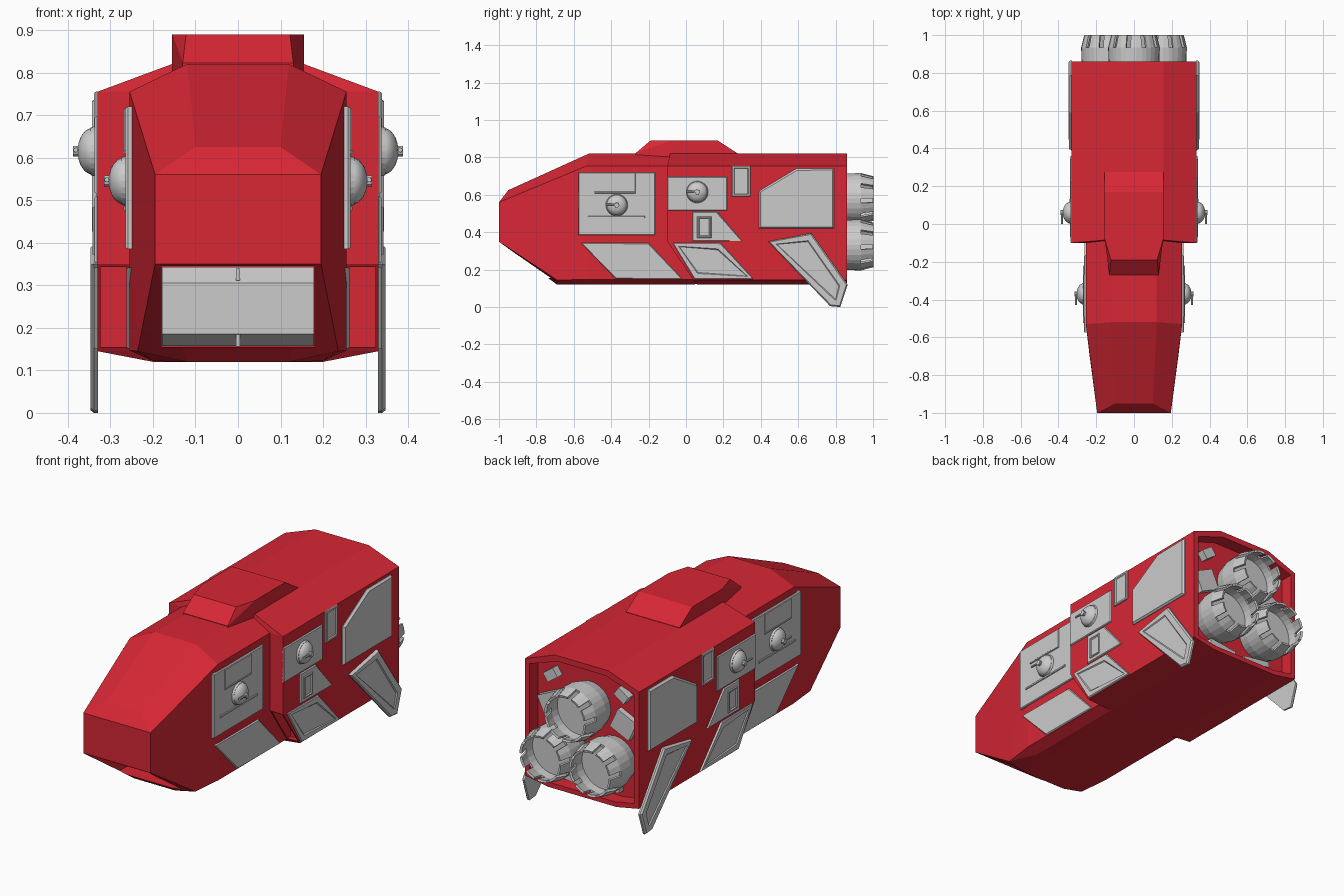
import bpy, bmesh, math
from mathutils import Matrix, Vector

if "Cube" in bpy.data.objects:
    bpy.data.objects.remove(bpy.data.objects["Cube"])

red = bpy.data.materials.new("red_paint")
red.diffuse_color = (0.68, 0.02, 0.035, 1)
red.use_nodes = True
red.node_tree.nodes["Principled BSDF"].inputs["Base Color"].default_value = red.diffuse_color


def finish(name, bm, mat=None, mirror=False, smooth=False):
    me = bpy.data.meshes.new(name)
    for f in bm.faces:
        f.smooth = smooth
    bm.to_mesh(me)
    bm.free()
    ob = bpy.data.objects.new(name, me)
    bpy.context.collection.objects.link(ob)
    if mat:
        me.materials.append(mat)
    if mirror:
        ob.modifiers.new("mirror", 'MIRROR')
    return ob


def hull(name, pts, mat=None, both=True, mirror=False):
    """Convex solid; points are copied to -x when both is set."""
    bm = bmesh.new()
    for x, y, z in pts:
        bm.verts.new((x, y, z))
        if both:
            bm.verts.new((-x, y, z))
    bmesh.ops.convex_hull(bm, input=bm.verts[:])
    bmesh.ops.dissolve_limit(bm, angle_limit=0.01, verts=bm.verts[:], edges=bm.edges[:])
    bmesh.ops.recalc_face_normals(bm, faces=bm.faces[:])
    return finish(name, bm, mat, mirror)


def box_pts(x0, x1, y0, y1, z0, z1):
    return [(x, y, z) for x in (x0, x1) for y in (y0, y1) for z in (z0, z1)]


def cut(ob, cutter):
    m = ob.modifiers.new("cut", 'BOOLEAN')
    m.operation, m.object, m.solver = 'DIFFERENCE', cutter, 'EXACT'
    bpy.context.view_layer.objects.active = ob
    bpy.ops.object.modifier_apply(modifier=m.name)
    bpy.data.objects.remove(cutter)


def plate(name, pts, x0, x1, b=0.005, groove=None):
    """Side panel from a (y, z) outline with chamfered rim, optional sunk centre."""
    bm = bmesh.new()
    base = bm.faces.new([bm.verts.new((x0, y, z)) for y, z in pts])
    r = bmesh.ops.extrude_face_region(bm, geom=[base])
    bmesh.ops.translate(bm, vec=(x1 - b - x0, 0, 0),
                        verts=[v for v in r["geom"] if isinstance(v, bmesh.types.BMVert)])
    bmesh.ops.recalc_face_normals(bm, faces=bm.faces[:])
    top = max(bm.faces, key=lambda f: f.calc_center_median().x)
    bmesh.ops.inset_region(bm, faces=[top], thickness=b, depth=b)
    if groove:
        bmesh.ops.inset_region(bm, faces=[top], thickness=groove, depth=0)
        bmesh.ops.inset_region(bm, faces=[top], thickness=0.006, depth=-0.005)
    return finish(name, bm, mirror=True)


def rect(y0, y1, z0, z1):
    return [(y0, z0), (y1, z0), (y1, z1), (y0, z1)]


# Nose hull with intake opening under the chin
nose = hull("nose_hull", [
    (.195, -1, .35), (.195, -1, .56), (.1, -.95, .625),
    (.12, -.52, .82), (.255, -.53, .755), (.236, -.69, .145), (.12, -.69, .12),
    (.12, .1, .819), (.255, .1, .755), (.255, .1, .147), (.2, .1, .122),
    (.255, -.52, .147), (.2, -.52, .122)], red)
cut(nose, hull("intake_cutter", box_pts(-.18, .18, -1.1, -.55, .155, .345), both=False))
hull("intake_panel", [(.179, -.585, .343), (.179, -.585, .157), (.179, -.63, .305),
                      (.179, -.63, .185), (.179, -.552, .343), (.179, -.552, .157)])
for i, z in enumerate((.325, .17)):
    hull(f"intake_rib_{i}", box_pts(-.005, .005, -.63, -.57, z - .014, z + .014), both=False)

# Main hull with sloped shoulders and an open engine bay
main = hull("main_hull", [
    (.155, -.085, .82), (.33, -.1, .755), (.33, -.1, .35), (.33, .04, .145), (.2, .06, .12),
    (.155, .86, .82), (.33, .86, .755), (.33, .86, .145), (.2, .86, .12)], red)
for s in (-1, 1):
    cut(main, hull("shoulder_cutter",
                   box_pts(s * .262, s * .323, -.2, .06, .155, .343), both=False))
bay = [(.14, .79), (.302, .735), (.302, .165), (.19, .145)]
cut(main, hull("bay_cutter", [(x, y, z) for x, z in bay for y in (.79, .95)]))

# Dorsal housing
hull("dorsal_housing", [
    (.13, -.27, .80), (.155, -.08, .80), (.155, .275, .80), (.13, -.27, .822),
    (.155, .275, .822), (.122, -.19, .89), (.155, -.08, .89), (.155, .17, .89)], red)

# Nose side panels
plate("nose_door", rect(-.575, -.165, .385, .72), .235, .264)
plate("nose_door_top", rect(-.49, -.27, .615, .715), .25, .268, .003)
plate("nose_door_rail", rect(-.525, -.22, .475, .487), .25, .269, .003)
plate("nose_door_upper_rail", rect(-.49, -.27, .608, .617), .25, .27, .003)
plate("nose_lower_panel", [(-.56, .342), (-.375, .15), (-.02, .15), (-.2, .342)], .235, .262)

# Main side panels
plate("turret_panel", rect(-.1, .22, .515, .697), .325, .337)
plate("slot_panel", rect(.245, .345, .59, .755), .325, .338, .004, .012)
plate("wedge_panel", [(.035, .51), (.035, .352), (.30, .352), (.165, .51)], .325, .337)
plate("wedge_hatch", rect(.06, .135, .37, .485), .33, .342, .004, .008)
plate("slanted_panel", [(-.07, .342), (.045, .15), (.36, .15), (.185, .342)],
      .325, .339, .004, .03)
plate("rear_panel", [(.39, .42), (.79, .42), (.79, .74), (.59, .74), (.39, .62)],
      .325, .343, .01)

# Tail fins
plate("tail_fin", [(.44, .35), (.77, .005), (.825, 0), (.865, .12), (.67, .395)],
      .329, .347, .008, .035)


# Side turrets: dome, flange, nub and barrel
def turret(name, x, y, z):
    bm = bmesh.new()
    bmesh.ops.create_uvsphere(bm, u_segments=24, v_segments=16, radius=1)
    bmesh.ops.bisect_plane(bm, geom=bm.verts[:] + bm.edges[:] + bm.faces[:],
                           plane_co=(0, 0, 0), plane_no=(0, 0, 1), clear_inner=True)
    bmesh.ops.transform(bm, verts=bm.verts[:], matrix=Matrix.Translation((x + .004, y, z))
                        @ Matrix.Rotation(math.pi / 2, 4, 'Y') @ Matrix.Diagonal((.055, .055, .036, 1)))
    finish(name + "_dome", bm, mirror=True, smooth=True)
    for part, r, depth, off, axis in (("flange", .06, .014, (.003, 0, 0), 'Y'),
                                      ("nub", .014, .02, (.041, 0, 0), 'Y'),
                                      ("barrel", .006, .06, (.044, -.03, .003), 'X')):
        bm = bmesh.new()
        bmesh.ops.create_cone(bm, cap_ends=True, segments=24 if r > .05 else 10,
                              radius1=r, radius2=r * .93, depth=depth,
                              matrix=Matrix.Translation(Vector((x, y, z)) + Vector(off))
                              @ Matrix.Rotation(math.pi / 2, 4, axis))
        finish(f"{name}_{part}", bm, mirror=True)


turret("nose_turret", .264, -.37, .545)
turret("main_turret", .337, .06, .615)


# Engine nozzles with petals
def nozzle(name, cx, cz):
    bm = bmesh.new()
    n, steps = 10, (0, 13, 26)
    angs = [math.radians(k * 36 + s) for k in range(n) for s in steps]

    def ring(r, y):
        return [bm.verts.new((cx + r * math.cos(a), y, cz + r * math.sin(a))) for a in angs]
    rows = [ring(.112, .79), ring(.128, .85), ring(.131, .935), ring(.114, 1.0)]
    m = len(angs)
    for j in range(3):
        for i in range(m):
            if j == 2 and i % 3 == 2:
                continue  # gap between petals
            k = (i + 1) % m
            bm.faces.new((rows[j][i], rows[j][k], rows[j + 1][k], rows[j + 1][i]))
    bmesh.ops.delete(bm, geom=[v for v in bm.verts if not v.link_faces], context='VERTS')
    bmesh.ops.recalc_face_normals(bm, faces=bm.faces[:])
    ob = finish(name, bm)
    s = ob.modifiers.new("wall", 'SOLIDIFY')
    s.thickness, s.offset = .012, 0
    bm = bmesh.new()
    bmesh.ops.create_cone(bm, cap_ends=True, segments=30, radius1=.122, radius2=.122, depth=.03,
                          matrix=Matrix.Translation((cx, .875, cz)) @ Matrix.Rotation(math.pi / 2, 4, 'X'))
    finish(name + "_throat", bm)


for nm, cx, cz in (("upper", 0, .58), ("left", -.143, .332), ("right", .143, .332)):
    nozzle(nm + "_nozzle", cx, cz)


# Engine bay fittings
def fitting(name, x, z, w, h, d, ang):
    bm = bmesh.new()
    bmesh.ops.create_cube(bm, size=1, matrix=Matrix.Translation((x, .79 + d / 2, z))
                          @ Matrix.Rotation(math.radians(ang), 4, 'Y')
                          @ Matrix.Diagonal((w, d, h, 1)))
    finish(name, bm, mirror=True)


fitting("bay_corner_block", .205, .69, .07, .05, .04, 35)
fitting("bay_side_plate", .21, .535, .12, .11, .03, 25)
fitting("bay_bottom_strip", .11, .18, .16, .03, .035, -8)
